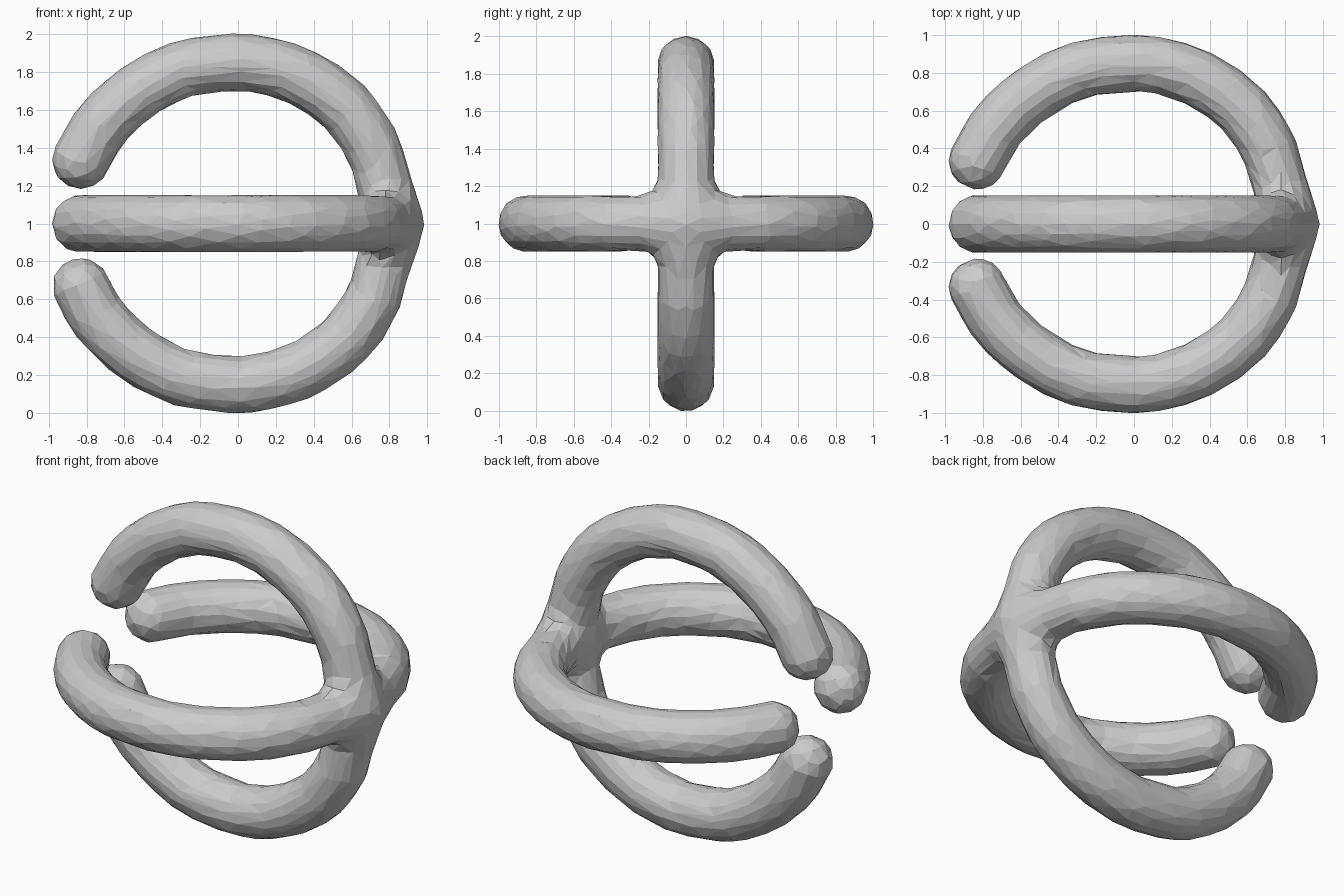
import bpy, bmesh, math
from mathutils import Vector, Matrix

if "Cube" in bpy.data.objects:
    bpy.data.objects.remove(bpy.data.objects["Cube"])

R = 0.153
# centre line of one prong: (x, distance from the x axis)
PATH = [(0.84, 0.0), (0.775, 0.2), (0.71, 0.4), (0.57, 0.61), (0.35, 0.765),
        (0.12, 0.84), (-0.08, 0.847), (-0.32, 0.805), (-0.55, 0.68),
        (-0.72, 0.52), (-0.83, 0.335)]


def smooth_path(pts, steps=7):
    # Catmull-Rom interpolation
    p = [Vector(q) for q in pts]
    p = [2 * p[0] - p[1]] + p + [2 * p[-1] - p[-2]]
    out = []
    for i in range(1, len(p) - 2):
        a, b, c, d = p[i - 1:i + 3]
        for k in range(steps):
            t = k / steps
            out.append(0.5 * (2 * b + (c - a) * t + (2 * a - 5 * b + 4 * c - d) * t * t
                              + (3 * b - a - 3 * c + d) * t ** 3))
    return out + [p[-2]]


# four round prongs swept about the x axis
bm = bmesh.new()
line = smooth_path(PATH)
for k in range(4):
    ang = k * math.pi / 2
    for x, r in line:
        pos = Vector((x, r * math.cos(ang), 1 + r * math.sin(ang)))
        bmesh.ops.create_icosphere(bm, subdivisions=3, radius=R,
                                   matrix=Matrix.Translation(pos))
# thick web where the prongs meet
bmesh.ops.create_icosphere(bm, subdivisions=3, radius=1,
                           matrix=Matrix.Translation((0.79, 0, 1))
                           @ Matrix.Diagonal((0.17, 0.25, 0.25, 1)))
mesh = bpy.data.meshes.new("four_prong_claw")
bm.to_mesh(mesh)
bm.free()
claw = bpy.data.objects.new("four_prong_claw", mesh)
bpy.context.collection.objects.link(claw)
bpy.context.view_layer.objects.active = claw
claw.select_set(True)

# fuse into a single skin
fuse = claw.modifiers.new("fuse", 'REMESH')
fuse.mode = 'VOXEL'
fuse.voxel_size = 0.03
bpy.ops.object.modifier_apply(modifier=fuse.name)

# fillet the junction
bm = bmesh.new()
bm.from_mesh(claw.data)
hub = [v for v in bm.verts if v.co.x > 0.5 and math.hypot(v.co.y, v.co.z - 1) < 0.42]
for _ in range(12):
    bmesh.ops.smooth_vert(bm, verts=hub, factor=0.5, use_axis_x=True,
                          use_axis_y=True, use_axis_z=True)
bmesh.ops.triangulate(bm, faces=bm.faces[:])
bm.to_mesh(claw.data)
bm.free()

# coarse irregular facets
facet = claw.modifiers.new("facets", 'DECIMATE')
facet.ratio = min(1.0, 2200 / len(claw.data.polygons))
bpy.ops.object.modifier_apply(modifier=facet.name)
bpy.ops.object.shade_flat()
